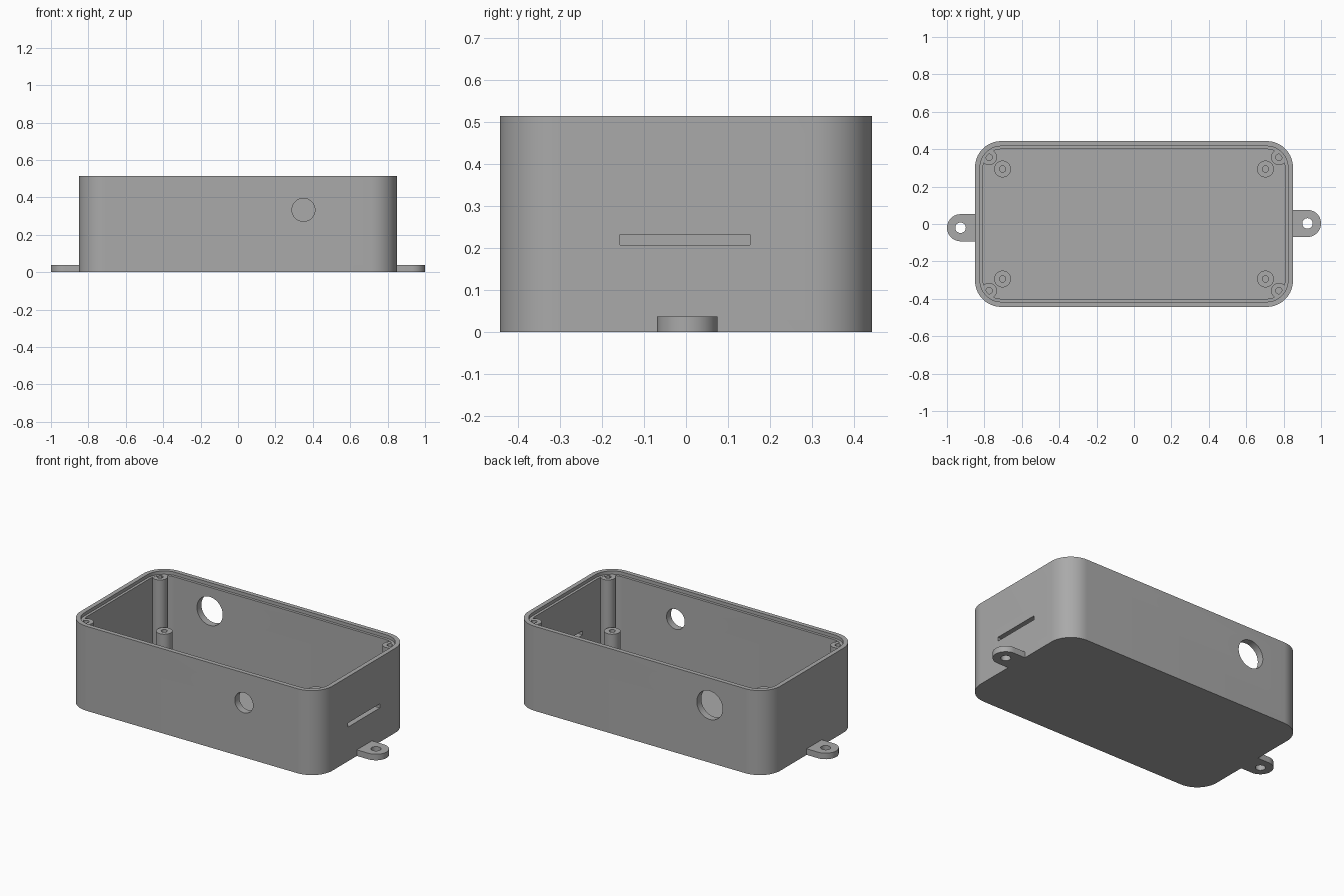
import bpy
import bmesh
import math
from mathutils import Matrix, Vector

old = bpy.data.objects.get("Cube")
if old:
    bpy.data.objects.remove(old, do_unlink=True)

grey = bpy.data.materials.new("plain grey")
grey.use_nodes = True
GREY = (0.4, 0.4, 0.4, 1)
grey.diffuse_color = GREY
grey.node_tree.nodes["Principled BSDF"].inputs["Base Color"].default_value = GREY

HALF_X, HALF_Y, HEIGHT, CORNER = 0.85, 0.443, 0.515, 0.14
LEDGE = 0.495
FLOOR = 0.03


def arc(cx, cy, r, start, sweep, steps):
    return [(cx + r * math.cos(start + sweep * i / steps),
             cy + r * math.sin(start + sweep * i / steps)) for i in range(steps + 1)]


def circle(cx, cy, r, steps=40):
    return arc(cx, cy, r, 0, math.tau, steps)[:-1]


def rounded_rect(inset):
    pts = []
    for k, (sx, sy) in enumerate([(1, 1), (-1, 1), (-1, -1), (1, -1)]):
        pts += arc(sx * (HALF_X - CORNER), sy * (HALF_Y - CORNER),
                   CORNER - inset, k * math.pi / 2, math.pi / 2, 16)
    return pts


def prism(name, outline, z0, z1, matrix=None):
    """Extrude a counter-clockwise outline from z0 to z1."""
    bm = bmesh.new()
    face = bm.faces.new([bm.verts.new((x, y, z0)) for x, y in outline])
    new = bmesh.ops.extrude_face_region(bm, geom=[face])["geom"]
    bmesh.ops.translate(bm, vec=Vector((0, 0, z1 - z0)),
                        verts=[v for v in new if isinstance(v, bmesh.types.BMVert)])
    if matrix:
        bmesh.ops.transform(bm, matrix=matrix, verts=bm.verts)
    bmesh.ops.recalc_face_normals(bm, faces=bm.faces)
    mesh = bpy.data.meshes.new(name)
    bm.to_mesh(mesh)
    bm.free()
    mesh.materials.append(grey)
    obj = bpy.data.objects.new(name, mesh)
    bpy.context.collection.objects.link(obj)
    return obj


def activate(obj):
    bpy.ops.object.select_all(action="DESELECT")
    obj.select_set(True)
    bpy.context.view_layer.objects.active = obj


def cut(obj, *cutters):
    activate(obj)
    for cutter in cutters:
        cutter.hide_render = True
        mod = obj.modifiers.new("cut", "BOOLEAN")
        mod.operation = "DIFFERENCE"
        mod.solver = "EXACT"
        mod.object = cutter
        bpy.ops.object.modifier_apply(modifier=mod.name)
        bpy.data.objects.remove(cutter, do_unlink=True)
    bpy.ops.object.shade_smooth_by_angle(angle=math.radians(30))


def wall_hole(x, y, z, r):
    turn = Matrix.Translation((x, y, z)) @ Matrix.Rotation(math.pi / 2, 4, "X")
    return prism("hole_cutter", circle(0, 0, r, 48), -0.1, 0.1, turn)


# Open case with a lid ledge, two cable holes and a card slot
case = prism("case", rounded_rect(0), 0, HEIGHT)
slot = [(0.75, -0.157), (0.95, -0.157), (0.95, 0.152), (0.75, 0.152)]
cut(case,
    prism("cavity_cutter", rounded_rect(0.043), FLOOR, HEIGHT + 0.1),
    prism("ledge_cutter", rounded_rect(0.027), LEDGE, HEIGHT + 0.1),
    wall_hole(0.35, -HALF_Y, 0.333, 0.0615),
    wall_hole(-0.47, HALF_Y, 0.35, 0.087),
    prism("slot_cutter", slot, 0.208, 0.233))

# Lid screw posts and board standoffs in every corner
for sx, side in ((1, "left"), (-1, "right")):
    for sy, end in ((1, "back"), (-1, "front")):
        for part, x, y, r, top in (("lid_post", 0.775, 0.357, 0.042, LEDGE - 0.001),
                                   ("board_standoff", 0.703, 0.294, 0.045, 0.208)):
            x, y = sx * x, sy * y
            post = prism(f"{end}_{side}_{part}", circle(x, y, r), FLOOR - 0.01, top)
            cut(post, prism("bore_cutter", circle(x, y, 0.017, 24), FLOOR, top + 0.1))

# Mounting tabs at both ends
for sx, y, side in ((1, 0.003, "left"), (-1, -0.02, "right")):
    cx, r = 0.9275, 0.0725
    outline = arc(cx, y, r, -math.pi / 2, math.pi, 24) + [(0.83, y + r), (0.83, y - r)]
    tab = prism(f"{side}_mounting_tab", [(sx * px, py) for px, py in outline], 0, 0.037)
    cut(tab, prism("screw_cutter", circle(sx * cx, y, 0.028), -0.1, 0.1))
